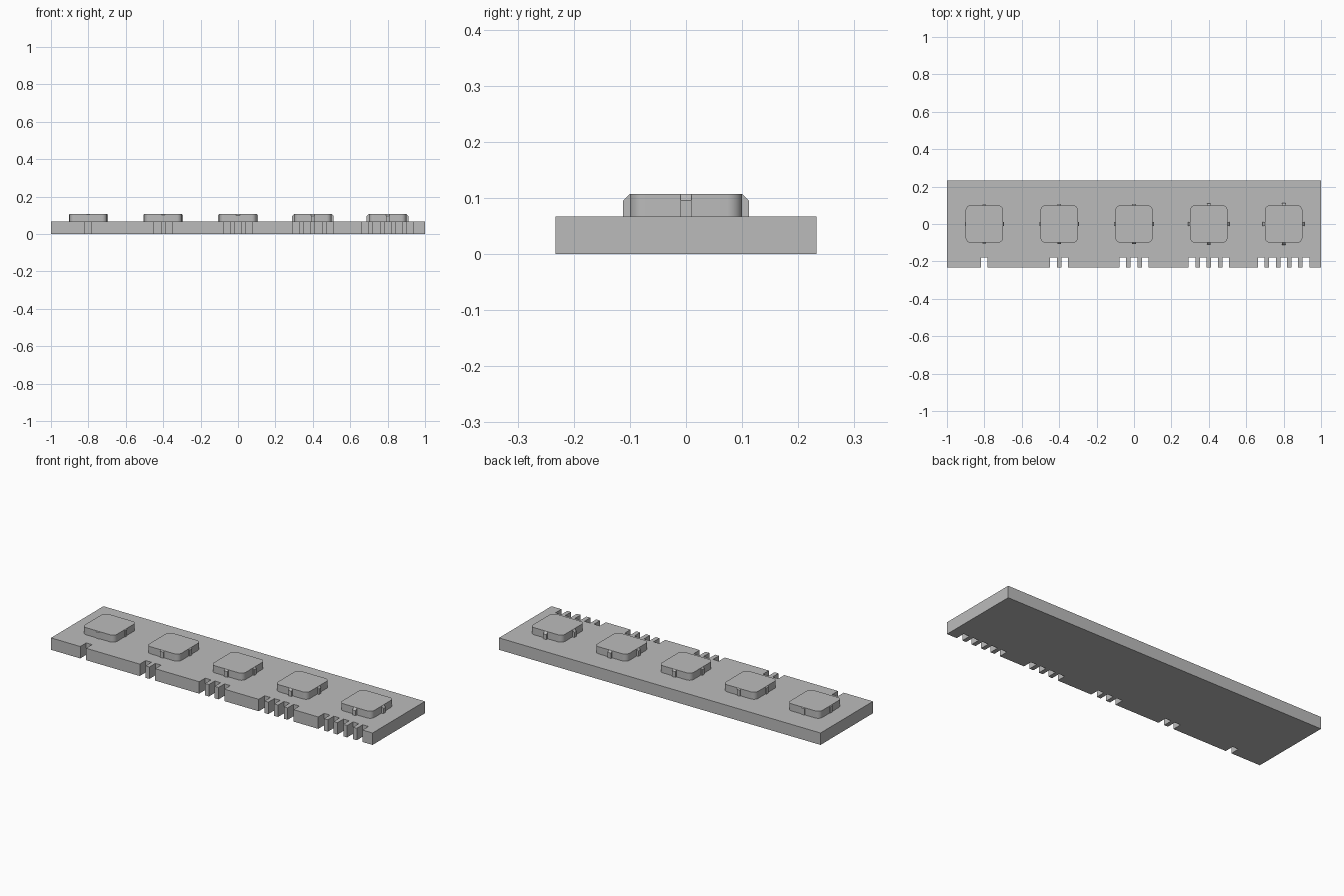
import bpy, bmesh, math

cube = bpy.data.objects.get("Cube")
if cube:
    bpy.data.objects.remove(cube, do_unlink=True)

LENGTH, DEPTH, PLATE_TOP, PAD_TOP = 2.0, 0.466, 0.067, 0.107
PAD_HALF, PAD_RADIUS, NUB_HALF = 0.1, 0.027, 0.01
SLOT_WIDTH, SLOT_DEPTH, SLOT_STEP = 0.036, 0.053, 0.06

grey = bpy.data.materials.new("plain grey")
grey.use_nodes = True
grey.diffuse_color = (0.5, 0.5, 0.5, 1)
grey.node_tree.nodes["Principled BSDF"].inputs["Base Color"].default_value = (0.5, 0.5, 0.5, 1)


def prism(name, outline, z0, z1):
    """Extrude a counter-clockwise outline from z0 up to z1."""
    bm = bmesh.new()
    base = bm.faces.new([bm.verts.new((x, y, z0)) for x, y in outline])
    top = bmesh.ops.extrude_face_region(bm, geom=[base], use_keep_orig=True)
    for v in top["geom"]:
        if isinstance(v, bmesh.types.BMVert):
            v.co.z = z1
    bmesh.ops.recalc_face_normals(bm, faces=bm.faces)
    mesh = bpy.data.meshes.new(name)
    bm.to_mesh(mesh)
    bm.free()
    mesh.materials.append(grey)
    obj = bpy.data.objects.new(name, mesh)
    bpy.context.collection.objects.link(obj)
    return obj


# Base plate with counting notches along the front edge
front, back, side = -DEPTH / 2, DEPTH / 2, LENGTH / 2
centres = [-0.8 + 0.4 * i for i in range(5)]
outline = [(-side, front)]
for i, cx in enumerate(centres):
    for k in range(i + 1):
        x = cx + (k - i / 2) * SLOT_STEP
        a, b = x - SLOT_WIDTH / 2, x + SLOT_WIDTH / 2
        outline += [(a, front), (a, front + SLOT_DEPTH), (b, front + SLOT_DEPTH), (b, front)]
outline += [(side, front), (side, back), (-side, back)]
prism("base_plate", outline, 0, PLATE_TOP)

# Rounded pads, each with four chamfered nubs that grow from left to right
for i, cx in enumerate(centres):
    inner = PAD_HALF - PAD_RADIUS
    pad_outline = []
    for corner, (sx, sy) in enumerate([(1, 1), (-1, 1), (-1, -1), (1, -1)]):
        for k in range(9):
            t = math.radians(90 * (corner + k / 8))
            pad_outline.append((cx + sx * inner + PAD_RADIUS * math.cos(t),
                                sy * inner + PAD_RADIUS * math.sin(t)))
    pad = prism(f"pad_{i + 1}", pad_outline, PLATE_TOP, PAD_TOP)
    bpy.ops.object.select_all(action="DESELECT")
    bpy.context.view_layer.objects.active = pad
    pad.select_set(True)
    bpy.ops.object.shade_smooth_by_angle(angle=math.radians(30))

    reach = 0.004 + 0.002 * i
    for k, where in enumerate(["left", "back", "right", "front"]):
        # Sloped profile of the nub, laid out along +x and turned into place
        nub = prism(f"nub_{where}_{i + 1}",
                    [(PAD_HALF - 0.005, -NUB_HALF), (PAD_HALF + reach, -NUB_HALF),
                     (PAD_HALF + reach, NUB_HALF), (PAD_HALF - 0.005, NUB_HALF)],
                    PLATE_TOP, PAD_TOP - reach)
        for v in nub.data.vertices:
            if v.co.z > PLATE_TOP + 0.001 and v.co.x < PAD_HALF:
                v.co.x, v.co.z = PAD_HALF, PAD_TOP
        nub.location.x = cx
        nub.rotation_euler.z = math.radians(90 * k)
